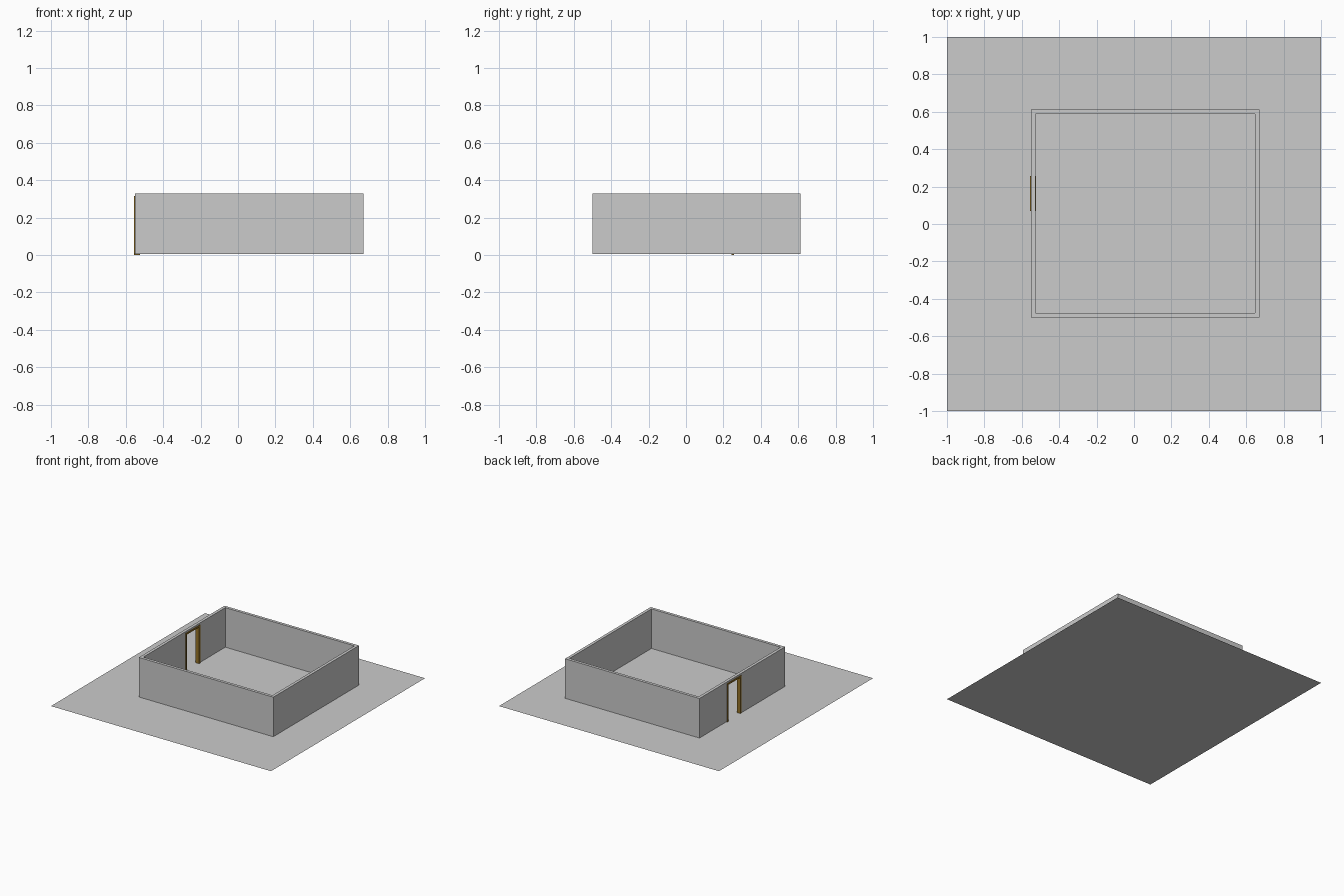
import bpy, bmesh

if "Cube" in bpy.data.objects:
    bpy.data.objects.remove(bpy.data.objects["Cube"])

X0, X1, Y0, Y1 = -0.551, 0.671, -0.50, 0.612   # outer wall footprint
T, ZB, ZT = 0.024, 0.004, 0.329                # wall thickness, bottom, top
DY0, DY1, DZ = 0.07, 0.257, 0.315              # doorway
FW = 0.014                                     # frame width


def prism(name, outline, z0, z1, mat=None):
    """Extrude an (x, y) outline from z0 to z1."""
    bm = bmesh.new()
    face = bm.faces.new([bm.verts.new((x, y, z0)) for x, y in outline])
    ext = bmesh.ops.extrude_face_region(bm, geom=[face])
    for v in ext["geom"]:
        if isinstance(v, bmesh.types.BMVert):
            v.co.z = z1
    bmesh.ops.recalc_face_normals(bm, faces=bm.faces)
    mesh = bpy.data.meshes.new(name)
    bm.to_mesh(mesh)
    bm.free()
    obj = bpy.data.objects.new(name, mesh)
    bpy.context.collection.objects.link(obj)
    if mat:
        mesh.materials.append(mat)
    return obj


# Ground slab
bpy.ops.mesh.primitive_plane_add(size=2)
bpy.context.object.name = "ground_plane"

# Room walls: one C-shaped outline broken by the doorway
prism("walls", [
    (X0, DY0), (X0, Y0), (X1, Y0), (X1, Y1), (X0, Y1), (X0, DY1),
    (X0 + T, DY1), (X0 + T, Y1 - T), (X1 - T, Y1 - T),
    (X1 - T, Y0 + T), (X0 + T, Y0 + T), (X0 + T, DY0)], ZB, ZT)


def box(name, x0, x1, y0, y1, z0, z1, mat=None):
    return prism(name, [(x0, y0), (x1, y0), (x1, y1), (x0, y1)], z0, z1, mat)


# Wall strip above the doorway
box("door_header", X0, X0 + T, DY0, DY1, DZ, ZT)

# Wooden door frame, slightly proud of the wall on both faces
wood = bpy.data.materials.new("wood")
wood.diffuse_color = (0.30, 0.17, 0.02, 1)
wood.use_nodes = True
wood.node_tree.nodes["Principled BSDF"].inputs["Base Color"].default_value = wood.diffuse_color
fx0, fx1 = X0 - 0.004, X0 + T + 0.004
box("door_jamb_left", fx0, fx1, DY1 - FW, DY1, 0.0005, DZ, wood)
box("door_jamb_right", fx0, fx1, DY0, DY0 + FW, ZB, DZ, wood)
box("door_lintel", fx0, fx1, DY0 + FW, DY1 - FW, DZ - FW, DZ, wood)
